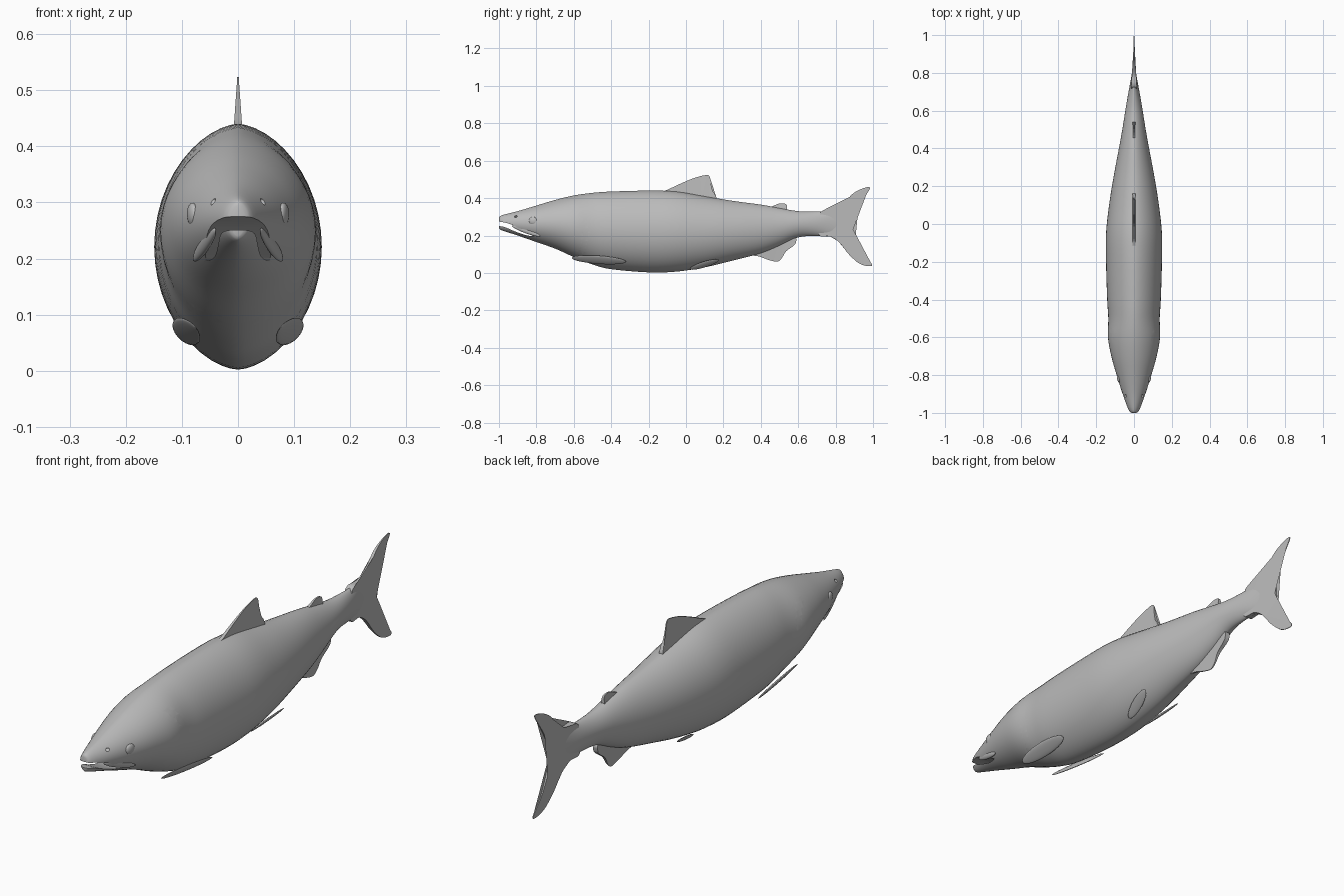
import bpy, bmesh, math
from mathutils import Vector, Matrix

cube = bpy.data.objects.get("Cube")
if cube:
    bpy.data.objects.remove(cube)

grey = bpy.data.materials.new("fish grey")
grey.use_nodes = True
shade = (0.5, 0.5, 0.5, 1)
grey.diffuse_color = shade
grey.node_tree.nodes["Principled BSDF"].inputs["Base Color"].default_value = shade


def finish(name, bm):
    """Turn a bmesh into a named object with the fish material."""
    bmesh.ops.recalc_face_normals(bm, faces=bm.faces[:])
    mesh = bpy.data.meshes.new(name)
    bm.to_mesh(mesh)
    bm.free()
    mesh.materials.append(grey)
    obj = bpy.data.objects.new(name, mesh)
    bpy.context.collection.objects.link(obj)
    return obj


def smooth(obj, angle=40):
    bpy.ops.object.select_all(action='DESELECT')
    obj.select_set(True)
    bpy.context.view_layer.objects.active = obj
    bpy.ops.object.shade_smooth_by_angle(angle=math.radians(angle))


def spline(points, steps, closed=False):
    """Smooth curve through points of any dimension."""
    pts = [Vector(p) for p in points]
    n = len(pts)
    pick = (lambda i: pts[i % n]) if closed else (lambda i: pts[min(max(i, 0), n - 1)])
    out = []
    for i in range(n if closed else n - 1):
        a, b, c, d = (pick(i + k) for k in (-1, 0, 1, 2))
        for s in range(steps):
            t = s / steps
            out.append(b + (c - a) * (t / 2) + (a * 2 - b * 5 + c * 4 - d) * (t * t / 2)
                       + (b * 3 - a - c * 3 + d) * (t ** 3 / 2))
    return out if closed else out + [pts[-1]]


def slab(name, outline, half, steps=4):
    """Side outline in (y, z) given a half thickness that varies by a rule."""
    bm = bmesh.new()
    pts = spline(outline, steps, True)
    sides = [[bm.verts.new((s * half(y, z), y, z)) for y, z in pts] for s in (-1, 1)]
    for ring in sides:
        bm.faces.new(ring)
    for i in range(len(pts)):
        j = (i + 1) % len(pts)
        bm.faces.new((sides[0][i], sides[0][j], sides[1][j], sides[1][i]))
    bmesh.ops.triangulate(bm, faces=[f for f in bm.faces if len(f.verts) > 4])
    return finish(name, bm)


def leaf(name, start, tip, across, thick):
    """Flattened ellipsoid running from start to tip."""
    start, tip, across = Vector(start), Vector(tip), Vector(across)
    along = (tip - start) / 2
    normal = along.cross(across).normalized() * thick
    frame = Matrix((across, normal, along)).transposed().to_4x4()
    bm = bmesh.new()
    bmesh.ops.create_uvsphere(bm, u_segments=20, v_segments=14, radius=1,
                              matrix=Matrix.Translation((start + tip) / 2) @ frame)
    return finish(name, bm)


def pair(name, start, tip, across, thick):
    objs = []
    for side, s in (("left", 1), ("right", -1)):
        flip = lambda p: (p[0] * s, p[1], p[2])
        objs.append(leaf(side + "_" + name, flip(start), flip(tip), flip(across), thick))
    return objs


# Body and head: stations of y, top, bottom, half width
stations = [
    (-1.0, .295, .24, .012), (-.985, .308, .228, .028), (-.9, .33, .2, .06),
    (-.8, .36, .165, .092), (-.7, .39, .13, .12), (-.6, .414, .085, .138),
    (-.5, .428, .045, .136), (-.4, .435, .02, .142), (-.2, .44, .003, .148),
    (-.05, .435, .007, .148), (.1, .41, .03, .132), (.25, .385, .066, .108),
    (.4, .365, .105, .08), (.5, .347, .145, .062), (.6, .33, .19, .046),
    (.7, .328, .198, .029), (.78, .33, .195, .014), (.84, .31, .22, .005),
]
SEG = 48
bm = bmesh.new()
rings = []
for y, top, low, wide in spline(stations, 4):
    ring = []
    for k in range(SEG):
        a = 2 * math.pi * k / SEG
        x = math.copysign(abs(math.sin(a)) ** 1.18, math.sin(a)) * wide
        z = (top + low) / 2 + math.cos(a) * (top - low) / 2
        ring.append(bm.verts.new((x, y, z)))
    rings.append(ring)
for a, b in zip(rings, rings[1:]):
    for k in range(SEG):
        n = (k + 1) % SEG
        bm.faces.new((a[k], a[n], b[n], b[k]))
bm.faces.new(rings[0])
bm.faces.new(rings[-1])
body = finish("body", bm)

# Cut the gill slits, the open mouth and the nostrils
wide_cut = lambda y, z: 0.3
cutters = [
    slab("gill_cutter", [
        (-.615, .36), (-.58, .358), (-.545, .32), (-.526, .25), (-.525, .18),
        (-.545, .11), (-.6, .082), (-.635, .09), (-.6, .1), (-.565, .135),
        (-.552, .2), (-.56, .275), (-.585, .33)], wide_cut),
    slab("mouth_cutter", [
        (-1.06, .28), (-.985, .272), (-.93, .257), (-.87, .224), (-.82, .198),
        (-.86, .203), (-.92, .224), (-.98, .248), (-1.06, .256)], wide_cut),
]
cutters += pair("nostril_cutter", (.046, -.918, .3), (.046, -.902, .303), (0, 0, .006), .012)
for cutter in cutters:
    mod = body.modifiers.new("cut", 'BOOLEAN')
    mod.operation = 'DIFFERENCE'
    mod.solver = 'EXACT'
    mod.object = cutter
    bpy.context.view_layer.objects.active = body
    bpy.ops.object.modifier_apply(modifier=mod.name)
    bpy.data.objects.remove(cutter)
smooth(body)

# Fins on the centre line
taper = lambda v, root, tip, thick: .0015 + thick * min(max((tip - v) / (tip - root), 0), 1)
fins = [
    slab("dorsal_fin", [
        (-.14, .425), (-.1, .444), (-.03, .477), (.04, .506), (.1, .522), (.125, .518),
        (.132, .48), (.142, .44), (.155, .42), (.15, .39), (0, .4)],
        lambda y, z: taper(z, .42, .52, .007)),
    slab("adipose_fin", [
        (.45, .345), (.475, .362), (.505, .372), (.535, .368), (.54, .35), (.53, .325)],
        lambda y, z: taper(z, .34, .38, .007)),
    slab("anal_fin", [
        (.33, .1), (.39, .088), (.44, .07), (.485, .06), (.51, .076), (.535, .115),
        (.575, .145), (.588, .165), (.58, .19), (.48, .18), (.38, .13)],
        lambda y, z: taper(z, .16, .06, .009)),
    slab("tail_fin", [
        (.72, .325), (.79, .336), (.845, .372), (.89, .422), (.94, .45), (.985, .456),
        (.945, .392), (.905, .32), (.893, .25), (.905, .18), (.945, .105), (.995, .046),
        (.975, .036), (.925, .051), (.87, .1), (.82, .162), (.77, .195), (.71, .205)],
        lambda y, z: taper(y, .72, .95, .014)),
]

# Paired fins, jaw plates and eyes
fins += pair("pectoral_fin", (.078, -.61, .08), (.106, -.32, .06), (.02, 0, .022), .006)
fins += pair("pelvic_fin", (.045, .02, .022), (.085, .175, .068), (.017, 0, .016), .005)
fins += pair("jaw_plate", (.04, -.93, .252), (.079, -.78, .197), (.003, .004, .012), .007)
fins += pair("eye", (.076, -.84, .278), (.086, -.796, .279), (0, 0, .021), .009)
for part in fins:
    smooth(part, 50)
